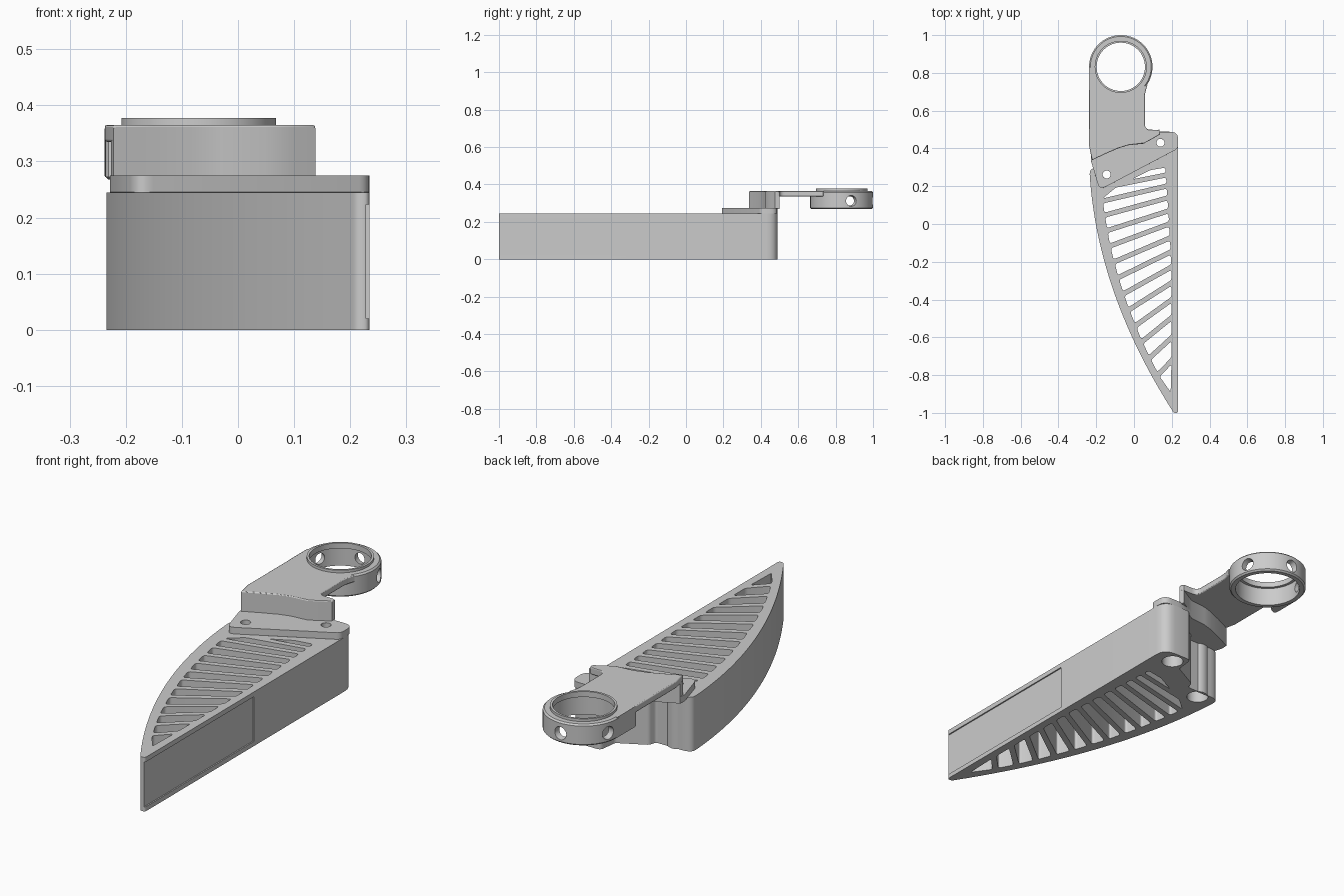
import bpy, bmesh, math
from mathutils import Vector, Matrix

if "Cube" in bpy.data.objects:
    bpy.data.objects.remove(bpy.data.objects["Cube"])


def rounded(pts):
    """Closed outline from (x, y[, radius]) points with rounded corners."""
    out, n = [], len(pts)
    for i, p in enumerate(pts):
        c = Vector(p[:2])
        r = p[2] if len(p) > 2 else 0
        if not r:
            out.append(c)
            continue
        a, b = Vector(pts[i - 1][:2]) - c, Vector(pts[(i + 1) % n][:2]) - c
        a = c + a.normalized() * min(r, a.length * .45)
        b = c + b.normalized() * min(r, b.length * .45)
        for k in range(6):
            t = k / 5
            out.append(a * (1 - t) ** 2 + c * 2 * t * (1 - t) + b * t * t)
    return out


def arc(cx, cy, r, a0, a1, n):
    return [(cx + r * math.cos(math.radians(a0 + (a1 - a0) * i / n)),
             cy + r * math.sin(math.radians(a0 + (a1 - a0) * i / n))) for i in range(n + 1)]


def circle(cx, cy, r, n=32):
    return [Vector(p) for p in arc(cx, cy, r, 0, 360, n)[:-1]]


def finish(ob, bevel=0):
    bpy.ops.object.select_all(action='DESELECT')
    ob.select_set(True)
    bpy.context.view_layer.objects.active = ob
    if bevel:
        m = ob.modifiers.new("edge", 'BEVEL')
        m.width, m.segments, m.limit_method = bevel, 2, 'ANGLE'
        m.angle_limit = math.radians(60)
    bpy.ops.object.shade_smooth_by_angle(angle=math.radians(30))


def slab(name, loops, z0, z1, bevel=0):
    """Flat part: the first loop is the outline, the others are holes."""
    cu = bpy.data.curves.new(name, 'CURVE')
    cu.dimensions, cu.fill_mode, cu.extrude = '2D', 'BOTH', (z1 - z0) / 2
    for lp in loops:
        s = cu.splines.new('POLY')
        s.points.add(len(lp) - 1)
        for q, p in zip(s.points, lp):
            q.co = (p[0], p[1], 0, 1)
        s.use_cyclic_u = True
    tmp = bpy.data.objects.new(name, cu)
    bpy.context.collection.objects.link(tmp)
    bpy.context.view_layer.update()
    me = bpy.data.meshes.new_from_object(tmp)
    bpy.data.objects.remove(tmp)
    bm = bmesh.new()
    bm.from_mesh(me)
    bmesh.ops.remove_doubles(bm, verts=bm.verts, dist=1e-5)
    bmesh.ops.recalc_face_normals(bm, faces=bm.faces)
    bmesh.ops.translate(bm, verts=bm.verts, vec=(0, 0, (z0 + z1) / 2))
    bm.to_mesh(me)
    bm.free()
    me.name = name
    ob = bpy.data.objects.new(name, me)
    bpy.context.collection.objects.link(ob)
    finish(ob, bevel)
    return ob


def cut(ob, bm, name):
    me = bpy.data.meshes.new(name)
    bm.to_mesh(me)
    bm.free()
    c = bpy.data.objects.new(name, me)
    bpy.context.collection.objects.link(c)
    c.hide_render = True
    m = ob.modifiers.new("cut", 'BOOLEAN')
    m.object, m.solver = c, 'EXACT'
    bpy.context.view_layer.objects.active = ob
    bpy.ops.object.modifier_apply(modifier=m.name)
    bpy.data.objects.remove(c)


# Curved left side of the blade-shaped body
def left_x(y):
    t = .27 - y
    return -.235 + .06 * t + .229 * t * t


def slot_left(y):
    return max(left_x(y) + .06 - .018 * (.2 - y), (y - .15) / .51 - .18)


# Slanted slots, steeper towards the tip
bounds = [.312, .259, .201, .138, .069, 0, -.074, -.148, -.228, -.312, -.402, -.497, -.603, -.725, -.90]
half = .013


def slot_edge(i, sign):
    a = math.radians(10 + 36 * (i / 13) ** 1.3)
    xr = .165 + .033 * min(1, i / 8)
    yr = bounds[i] + sign * half / math.cos(a)
    x = xr
    while x > slot_left(yr - (xr - x) * math.tan(a)):
        x -= .002
    return (xr, yr), (x, yr - (xr - x) * math.tan(a))


slots = []
for i in range(14):
    r0, l0 = slot_edge(i, -1)
    if i < 13:
        r1, l1 = slot_edge(i + 1, 1)
        slots.append(rounded([r0 + (.013,), l0 + (.013,), l1 + (.013,), r1 + (.013,)]))
    else:
        slots.append(rounded([r0 + (.013,), l0 + (.013,), (.194, -.89, .01)]))

# Body
screws = [(.14, .43), (-.145, .262)]
side = [(left_x(y), y) for y in [.22 - 1.2 * k / 24 for k in range(25)]]
body = slab("slotted_body", [rounded(
    [(.234, .49, .06), (.085, .49, .02), (.075, .40, .01), (-.05, .335, .01), (-.06, .30, .01),
     (-.237, .30, .05)] + side + [(.21, -1, .012), (.234, -1, .012)])]
    + slots + [circle(x, y, .047) for x, y in screws], 0, .245)
bm = bmesh.new()
bmesh.ops.create_cube(bm, size=1, matrix=Matrix.Translation((.253, -.62, .122))
                      @ Matrix.Diagonal((.05, .80, .203, 1)))
cut(body, bm, "side_panel_recess")

# Mounting plate with two screw holes
front = [(-.222, .338), (-.15, .372), (-.08, .402), (-.03, .417), (.05, .425), (.10, .452), (.138, .475)]
back = [(x - .004, y + .026) for x, y in front]
slab("mounting_plate", [rounded(
    [(-.182, .18, .035), (.234, .40, .02), (.234, .488, .04), (.14, .488, .02)]
    + back[-2::-1] + [(-.228, .335)])] + [circle(x, y, .021, 24) for x, y in screws],
    .245, .275, .006)

# Upright web joining plate and arm
slab("upright_web", [[Vector(p) for p in front + back[::-1]]], .27, .36)

# Arm
cx, cy = -.07, .832
slab("arm", [rounded([(-.237, cy)] + arc(cx, cy, .15, 180, 318, 24)
     + [(.072, .735), (.057, .69, .03), (.057, .50, .03), (.136, .498, .01)]
     + front[::-1] + [(-.237, .41)])], .335, .365, .004)
# Straight outer side of the ring where it meets the arm
slab("ring_side", [rounded([(-.237, cy)] + arc(cx, cy, .15, 180, 215, 8) + [(-.2, .70), (-.237, .68, .03)])],
     .272, .364)

# Ring with raised lip and three radial screw holes
prof = [(.141, .268), (.161, .268), (.168, .275), (.168, .358), (.161, .365), (.138, .365),
        (.138, .377), (.128, .377), (.128, .352), (.141, .352)]
bm = bmesh.new()
N = 72
rings = [[bm.verts.new((cx + r * math.cos(math.tau * k / N), cy + r * math.sin(math.tau * k / N), z))
          for r, z in prof] for k in range(N)]
for k in range(N):
    a, b = rings[k], rings[(k + 1) % N]
    for j in range(len(prof)):
        q = (j + 1) % len(prof)
        bm.faces.new((a[j], b[j], b[q], a[q]))
bmesh.ops.recalc_face_normals(bm, faces=bm.faces)
me = bpy.data.meshes.new("clamp_ring")
bm.to_mesh(me)
bm.free()
ring = bpy.data.objects.new("clamp_ring", me)
bpy.context.collection.objects.link(ring)
bm = bmesh.new()
for deg in (18, 90, 162):
    a = math.radians(deg)
    m = (Matrix.Translation((cx + .155 * math.cos(a), cy + .155 * math.sin(a), .312))
         @ Matrix.Rotation(a, 4, 'Z') @ Matrix.Rotation(math.pi / 2, 4, 'Y'))
    bmesh.ops.create_cone(bm, cap_ends=True, segments=24, radius1=.022, radius2=.032, depth=.06, matrix=m)
cut(ring, bm, "ring_holes")
finish(ring)
